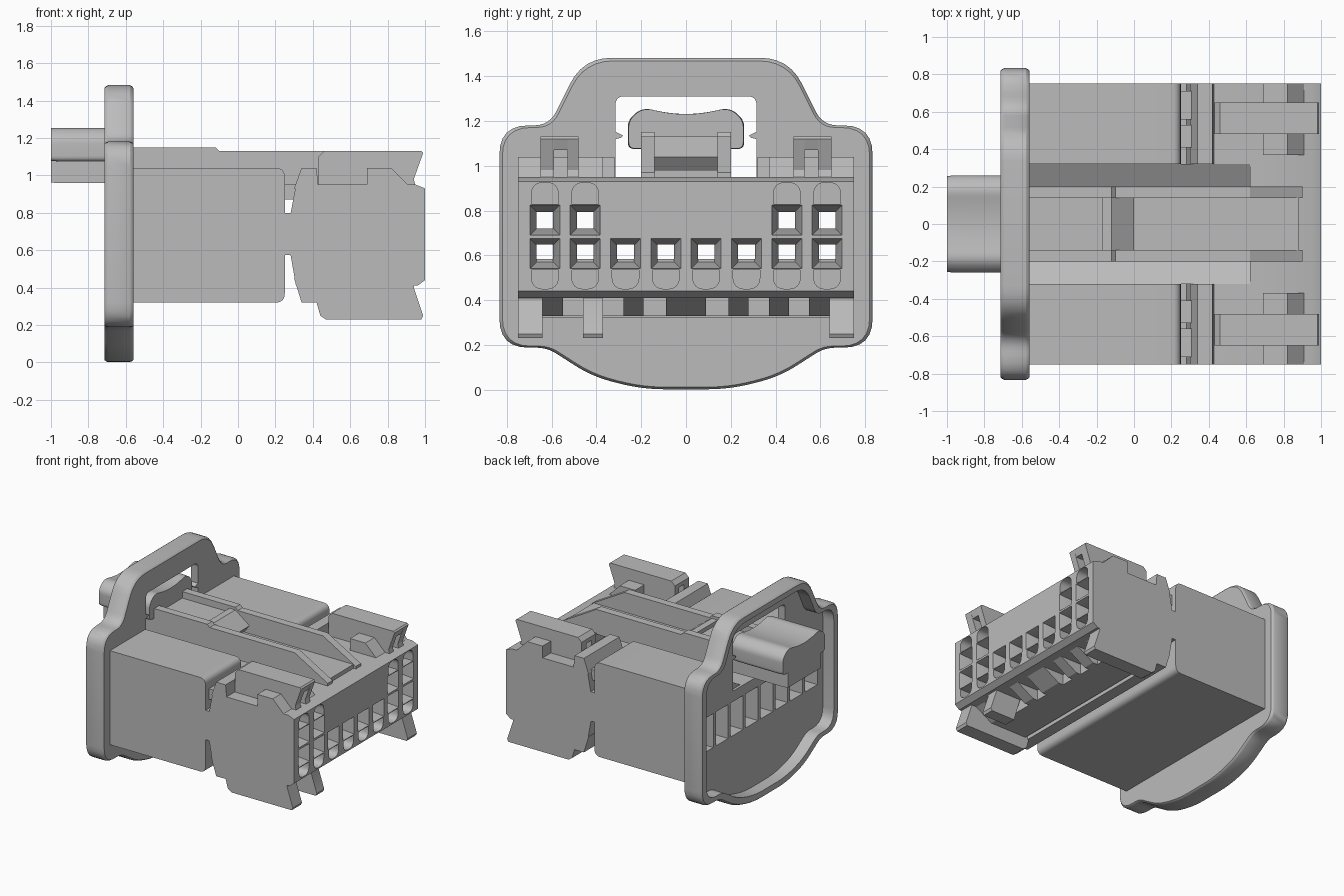
import bpy, bmesh
from mathutils import Vector

if "Cube" in bpy.data.objects:
    bpy.data.objects.remove(bpy.data.objects["Cube"], do_unlink=True)

GREY = (0.5, 0.5, 0.5, 1.0)
plastic = bpy.data.materials.new("grey plastic")
plastic.use_nodes = True
plastic.diffuse_color = GREY
plastic.node_tree.nodes["Principled BSDF"].inputs["Base Color"].default_value = GREY
made = []


def rounded(points, steps=6):
    """Turn (a, b, radius) corners into a smooth outline."""
    out, n = [], len(points)
    for i, (a, b, r) in enumerate(points):
        p = Vector((a, b))
        if r == 0:
            out.append((a, b))
            continue
        before = p + (Vector(points[i - 1][:2]) - p).normalized() * r
        after = p + (Vector(points[(i + 1) % n][:2]) - p).normalized() * r
        for k in range(steps + 1):
            t = k / steps
            out.append(tuple(before * (1 - t) ** 2 + p * 2 * t * (1 - t) + after * t * t))
    return out


def rect(a0, a1, b0, b1):
    return [(a0, b0), (a1, b0), (a1, b1), (a0, b1)]


STRAIGHT = ((0, 1), (1, 1))
SOFT_ENDS = ((0, 0.984), (0.05, 0.994), (0.12, 1), (0.88, 1), (0.95, 0.994), (1, 0.984))


def prisms(name, axis, pieces, rings=STRAIGHT):
    """Extrude outlines along x (outline in y, z) or y (outline in x, z); rings are (position, scale)."""
    bm = bmesh.new()
    for pts, lo, hi in pieces:
        ca = sum(p[0] for p in pts) / len(pts)
        cb = sum(p[1] for p in pts) / len(pts)
        loops = []
        for f, s in rings:
            d, loop = lo + (hi - lo) * f, []
            for a, b in pts:
                a, b = ca + (a - ca) * s, cb + (b - cb) * s
                loop.append(bm.verts.new((d, a, b) if axis == "x" else (a, d, b)))
            loops.append(loop)
        bm.faces.new(loops[0])
        bm.faces.new(loops[-1])
        for one, two in zip(loops, loops[1:]):
            for i in range(len(pts)):
                j = (i + 1) % len(pts)
                bm.faces.new((one[i], one[j], two[j], two[i]))
    bmesh.ops.recalc_face_normals(bm, faces=bm.faces)
    mesh = bpy.data.meshes.new(name)
    bm.to_mesh(mesh)
    bm.free()
    mesh.materials.append(plastic)
    ob = bpy.data.objects.new(name, mesh)
    bpy.context.scene.collection.objects.link(ob)
    made.append(ob)
    return ob


def cut(ob, *cutters):
    for c in cutters:
        mod = ob.modifiers.new("cut", "BOOLEAN")
        mod.operation, mod.solver, mod.object = "DIFFERENCE", "EXACT", c


def both(lo, hi):
    return [(lo, hi), (-hi, -lo)]


# Cutters: pin holes, entry funnels, arches, rear cells, channel, window
PITCH = 0.18
lower = [(i - 3.5) * PITCH for i in range(8)]
upper = [y for y in lower if abs(y) > 0.4]


def grid(low, high, half, x0, x1):
    return ([(rect(y - half, y + half, *low), x0, x1) for y in lower]
            + [(rect(y - half, y + half, *high), x0, x1) for y in upper])


holes = prisms("hole_cutter", "x", grid((0.583, 0.648), (0.72, 0.793), 0.037, -0.9, 1.1))
funnels = prisms("funnel_cutter", "x", grid((0.54, 0.675), (0.69, 0.825), 0.067, 0.88, 1.001),
                 ((0, 0.55), (1, 1)))
cells = prisms("cell_cutter", "x", [(rect(y - 0.075, y + 0.075, 0.54, 0.8), -0.8, -0.1) for y in lower])


def arch(y, base, tip):
    return rounded([(y - 0.06, base, 0), (y + 0.06, base, 0), (y + 0.06, tip, 0.055), (y - 0.06, tip, 0.055)])


arches = prisms("arch_cutter", "x", [(arch(y, 0.83, 0.925), 0.91, 1.1) for y in upper]
                + [(arch(y, 0.535, 0.45), 0.91, 1.1) for y in lower])
channel = prisms("channel_cutter", "x", [([(-0.32, 1.2), (-0.32, 0.95), (-0.2, 0.88), (0.2, 0.88),
                                          (0.32, 0.95), (0.32, 1.2)], -0.8, 0.62)])
window = prisms("window_cutter", "x", [(rounded([(-0.315, 0.88, 0), (0.315, 0.88, 0),
                                                (0.315, 1.31, 0.04), (-0.315, 1.31, 0.04)]), -0.8, -0.5)])

# Flange: rimmed plate with a loop over the latch
half = [(0.2, 0.002, 0.11), (0.42, 0.06, 0.09), (0.62, 0.188, 0.05), (0.833, 0.188, 0.13),
        (0.833, 1.18, 0.13), (0.61, 1.18, 0.07), (0.46, 1.482, 0.13)]
outline = rounded(half + [(-y, z, r) for y, z, r in reversed(half)])
recess = prisms("recess_cutter", "x",
                [([(y * 0.925, 0.74 + (z - 0.74) * 0.925) for y, z in outline], -0.8, -0.62)])
flange = prisms("flange", "x", [(outline, -0.713, -0.56)], SOFT_ENDS)
cut(flange, recess, cells, window)
prong = [(0.33, 1.15), (0.31, 1.15), (0.28, 1.135), (0.29, 1.125), (0.33, 1.115)]
prisms("window_prongs", "x", [([(s * y, z) for y, z in prong], -0.62, -0.56) for s in (1, -1)])

# Outer housing
housing = prisms("housing", "y", [(rounded([(-0.6, 0.32, 0), (0.25, 0.32, 0.05), (0.25, 1.04, 0.05),
                                           (-0.6, 1.04, 0)]), -0.75, 0.75)])
cut(housing, channel, cells, holes)

# Neck and front head
neck = prisms("neck", "x", [(rect(-0.75, 0.75, 0.575, 0.8), 0.24, 0.3)])
cut(neck, holes)
head = prisms("front_head", "y", [([(0.28, 0.58), (0.31, 0.41), (0.96, 0.41), (1.0, 0.44), (1.0, 0.93),
                                   (0.95, 0.95), (0.31, 0.95), (0.28, 0.79)], -0.75, 0.75)])
cut(head, channel, funnels, arches, holes)
prisms("gap_blocks", "x", [(rect(lo, hi, 0.87, 0.95), 0.24, 0.31)
                           for pair in ((0.41, 0.53), (0.56, 0.71)) for lo, hi in both(*pair)])
strip = [(0.32, 0.95), (0.2, 0.88), (0.2, 0.872), (0.32, 0.872)]
prisms("channel_bridges", "x", [([(s * y, z) for y, z in strip], 0.2, 0.33) for s in (1, -1)])

# Raised bars, wings and claw arms on top
bar = [(0.3, 0.93), (0.34, 1.04), (0.42, 1.04), (0.43, 0.93)]
prisms("top_bars", "y", [(bar, lo, hi) for lo, hi in both(0.32, 0.75)])
wing = [(0.69, 0.94), (0.69, 1.04), (0.82, 1.04), (0.92, 0.94)]
prisms("top_wings", "y", [(wing, lo, hi) for pair in ((0.37, 0.49), (0.645, 0.75)) for lo, hi in both(*pair)])
arm = [(0.43, 0.94), (0.43, 1.1), (0.46, 1.13), (0.98, 1.13), (0.99, 1.12), (0.94, 0.98), (0.95, 0.94)]
prisms("claw_arm_walls", "y", [(arm, lo, hi) for pair in ((0.48, 0.53), (0.59, 0.65)) for lo, hi in both(*pair)])
bridge = [(0.43, 1.07), (0.43, 1.1), (0.46, 1.13), (0.98, 1.13), (0.99, 1.12), (0.97, 1.07)]
prisms("claw_arm_tops", "y", [(bridge, lo, hi) for lo, hi in both(0.53, 0.59)])

# Underside: cross bar, floor slab, side skirts, short leg and ramps
prisms("lower_bar", "y", [([(0.3, 0.45), (0.34, 0.32), (0.43, 0.32), (0.43, 0.45)], -0.75, 0.75)])
prisms("floor_slab", "y", [(rect(0.45, 0.72, 0.33, 0.43), -0.66, 0.66)])
skirt = [(0.31, 0.45), (0.34, 0.32), (0.42, 0.32), (0.44, 0.25), (0.47, 0.23), (0.98, 0.23),
         (0.99, 0.25), (0.94, 0.4), (0.95, 0.45)]
prisms("side_skirts", "y", [(skirt, lo, hi) for lo, hi in both(0.64, 0.75)])
prisms("short_leg", "y", [([(0.72, 0.43), (0.78, 0.23), (0.98, 0.23), (0.99, 0.25), (0.94, 0.4), (0.94, 0.43)],
                          -0.46, -0.37)])
ramp = [(0.7, 0.43), (0.7, 0.33), (0.76, 0.33), (0.93, 0.43)]
spans = both(0.55, 0.64) + both(0.19, 0.28) + [(-0.09, 0.09), (0.37, 0.46)]
prisms("underside_ramps", "y", [(ramp, lo, hi) for lo, hi in spans])

# Latch lever: two rails and a stepped web
rail = [(-0.66, 0.96), (-0.66, 1.15), (-0.12, 1.15), (-0.1, 1.13), (0.62, 1.13), (0.9, 0.97), (0.9, 0.94), (0.5, 0.94)]
prisms("latch_rails", "y", [(rail, lo, hi) for lo, hi in both(0.14, 0.2)])
web = [(-0.66, 0.96), (-0.66, 1.1), (-0.17, 1.1), (-0.17, 1.13), (-0.12, 1.13), (0.0, 1.04), (-0.05, 0.98),
       (0.88, 0.98), (0.88, 0.94), (0.5, 0.94)]
prisms("latch_web", "y", [(web, -0.14, 0.14)])

# Release tab with a dished top
tab = rounded([(-0.26, 1.075, 0.03), (0.26, 1.075, 0.03), (0.26, 1.2, 0.03), (0.2, 1.262, 0.05),
               (0, 1.215, 0.14), (-0.2, 1.262, 0.05), (-0.26, 1.2, 0.03)])
prisms("release_tab", "x", [(tab, -1.0, -0.57)], SOFT_ENDS)
prisms("release_tab_base", "x", [(rect(-0.2, 0.2, 0.96, 1.09), -1.0, -0.57)], SOFT_ENDS)

# Apply modifiers, drop cutters, smooth the rounded parts
bpy.context.view_layer.update()
graph = bpy.context.evaluated_depsgraph_get()
final = {ob: bpy.data.meshes.new_from_object(ob.evaluated_get(graph)) for ob in made if ob.modifiers}
for ob, mesh in final.items():
    ob.modifiers.clear()
    ob.data = mesh
bpy.ops.object.select_all(action="DESELECT")
for ob in made:
    if ob.name.endswith("_cutter"):
        bpy.data.objects.remove(ob, do_unlink=True)
    else:
        ob.select_set(True)
        bpy.context.view_layer.objects.active = ob
bpy.ops.object.shade_smooth_by_angle(angle=0.45)
